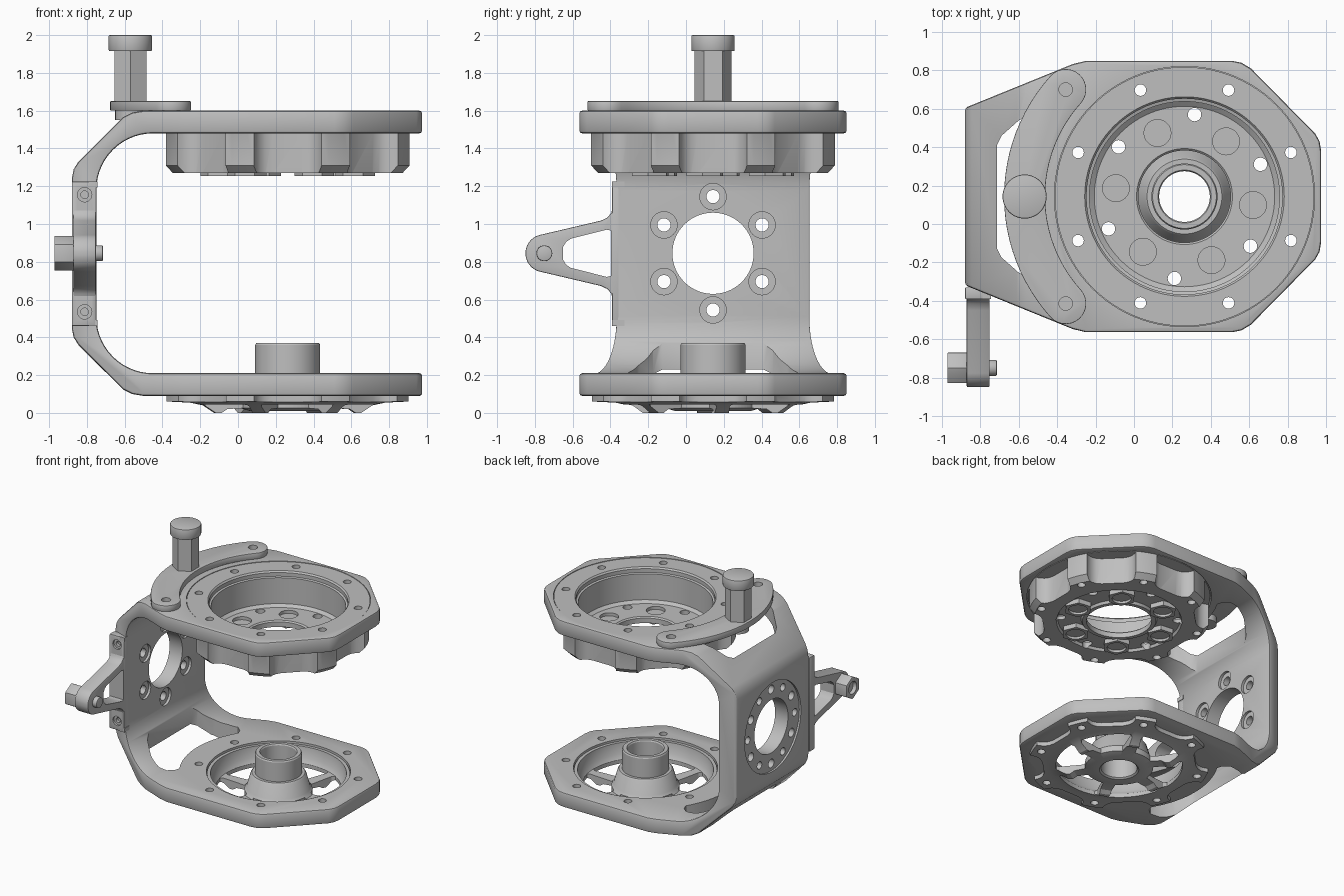
import bpy, bmesh
from math import sin, cos, pi, radians
from mathutils import Vector

if "Cube" in bpy.data.objects:
    bpy.data.objects.remove(bpy.data.objects["Cube"])

CX, CY = 0.263, 0.143     # axis of the two discs
MID = 0.845               # mirror height of the yoke

grey = bpy.data.materials.new("machined grey")
grey.use_nodes = True
grey.diffuse_color = (0.52, 0.52, 0.52, 1)
grey.node_tree.nodes["Principled BSDF"].inputs["Base Color"].default_value = (0.52, 0.52, 0.52, 1)


def make(name, bm):
    bmesh.ops.recalc_face_normals(bm, faces=bm.faces)
    me = bpy.data.meshes.new(name)
    bm.to_mesh(me)
    bm.free()
    me.materials.append(grey)
    ob = bpy.data.objects.new(name, me)
    bpy.context.collection.objects.link(ob)
    return ob


def prism(name, pts, lo, hi, axis="z"):
    place = {"z": lambda u, v, w: (u, v, w), "y": lambda u, v, w: (u, w, v),
             "x": lambda u, v, w: (w, u, v)}[axis]
    bm = bmesh.new()
    a, b = [[bm.verts.new(place(u, v, w)) for u, v in pts] for w in (lo, hi)]
    bm.faces.new(a)
    bm.faces.new(b)
    for i in range(len(pts)):
        j = (i + 1) % len(pts)
        bm.faces.new((a[i], a[j], b[j], b[i]))
    return make(name, bm)


def arc(u, v, r, a0, a1, n):
    angles = [radians(a0 + (a1 - a0) * i / n) for i in range(n + 1)]
    return [(u + r * cos(a), v + r * sin(a)) for a in angles]


def cyl(name, u, v, r, lo, hi, axis="z", n=32, turn=0):
    return prism(name, arc(u, v, r, turn, turn + 360, n)[:-1], lo, hi, axis)


def box(name, x, y, z):
    return prism(name, [(x[0], y[0]), (x[1], y[0]), (x[1], y[1]), (x[0], y[1])], *z)


def lathe(name, profile, n=96):
    bm = bmesh.new()
    rings = [[bm.verts.new((CX + r * cos(2 * pi * i / n), CY + r * sin(2 * pi * i / n), z))
              for r, z in profile] for i in range(n)]
    m = len(profile)
    for i in range(n):
        a, b = rings[i], rings[(i + 1) % n]
        for k in range(m):
            bm.faces.new((a[k], a[(k + 1) % m], b[(k + 1) % m], b[k]))
    return make(name, bm)


def bake(ob):
    bpy.context.view_layer.update()
    dg = bpy.context.evaluated_depsgraph_get()
    me = bpy.data.meshes.new_from_object(ob.evaluated_get(dg))
    ob.modifiers.clear()
    ob.data = me


def boolean(ob, tools, op="DIFFERENCE"):
    bm = bmesh.new()
    for t in tools:
        bm.from_mesh(t.data)
        bpy.data.objects.remove(t)
    tool = make("cutter", bm)
    mod = ob.modifiers.new("cut", "BOOLEAN")
    mod.operation, mod.solver, mod.object = op, "EXACT", tool
    bake(ob)
    bpy.data.objects.remove(tool)


def bevel(ob, width):
    mod = ob.modifiers.new("bevel", "BEVEL")
    mod.width, mod.segments, mod.angle_limit = width, 2, radians(35)
    mod.limit_method = "ANGLE"
    bake(ob)
    return ob


def polar(r, a):
    return CX + r * cos(radians(a)), CY + r * sin(radians(a))


def pattern(count, start, dist, r, lo, hi, n=20):
    return [cyl("hole", *polar(dist, start + 360 * i / count), r, lo, hi, n=n)
            for i in range(count)]


def bolts(lo, hi):
    return pattern(8, 22.5, 0.6, 0.03, lo, hi)


def scallops(lo, hi):
    # eight rounded pockets between the bolt lugs
    side = [(0.8, 0.22), (0.66, 0.185), (0.62, 0.17), (0.59, 0.15), (0.57, 0.12), (0.56, 0.08)]
    local = mirror(side, 0)
    out = []
    for i in range(8):
        d = Vector((cos(i * pi / 4), sin(i * pi / 4)))
        s = Vector((-d.y, d.x))
        pts = [tuple(Vector((CX, CY)) + d * u + s * v) for u, v in local]
        out.append(prism("pocket", pts, lo, hi))
    return out


def mirror(pts, about):
    return pts + [(u, 2 * about - v) for u, v in reversed(pts)]


# Yoke: C-shaped side profile trimmed by the plan outline
outer = [(1.1, 1.6), (-0.5, 1.6), (-0.56, 1.59), (-0.61, 1.565), (-0.845, 1.33),
         (-0.87, 1.29), (-0.88, 1.24)]
inner = [(1.1, 1.48)] + arc(-0.45, 1.18, 0.3, 90, 180, 14)
profile = mirror(outer, MID) + mirror(inner, MID)[::-1]
yoke = prism("yoke", profile, -1, 1.2, "y")
plan = [(-0.95, 0.577), (-0.32, 0.833), (-0.25, 0.85), (0.51, 0.85), (0.56, 0.84),
        (0.61, 0.81), (0.945, 0.47), (0.967, 0.43), (0.975, 0.38)]
boolean(yoke, [prism("plan", mirror(plan, CY), -0.5, 2.5)], "INTERSECT")
bevel(yoke, 0.014)
window = [(-0.715, 0.41), (-0.69, 0.46), (-0.60, 0.54), (-0.50, 0.59), (-0.42, 0.6), (-0.375, 0.56)]
window = window + arc(CX, CY, 0.73, 149, 211, 16) + [(u, 2 * CY - v) for u, v in reversed(window)]
boolean(yoke, [cyl("hole", CX, CY, 0.678, 1.4, 1.7, n=96),
               cyl("hole", CX, CY, 0.53, 0, 0.3, n=96)] + bolts(0.05, 0.3))
boolean(yoke, [prism("hole", window, 0, 1.8)])

# Bearing seat and bolt circle in the yoke wall
boolean(yoke, [cyl("recess", CY, MID, 0.36, -1, -0.865, "x", 64)])
boolean(yoke, [cyl("hole", CY, MID, 0.215, -1, -0.6, "x", 64)])
wall_spots = [arc(CY, MID, 0.3, 30 * i, 30 * i, 1)[0] for i in range(12)]
six = wall_spots[1::2]
boolean(yoke, [cyl("hole", u, v, 0.03, -1, -0.82, "x", 16) for u, v in wall_spots])
boolean(yoke, [cyl("hole", u, v, 0.035, -0.95, -0.6, "x", 20) for u, v in six])
boolean(yoke, [cyl("hole", u, v, 0.07, -0.77, -0.6, "x", 32) for u, v in six])

# Upper bearing cup
cup = lathe("upper_cup", [
    (0.675, 1.597), (0.675, 1.5), (0.67, 1.485), (0.67, 1.31), (0.63, 1.27), (0.46, 1.27),
    (0.45, 1.29), (0.28, 1.29), (0.27, 1.27), (0.24, 1.27), (0.24, 1.31), (0.25, 1.32),
    (0.47, 1.32), (0.495, 1.34), (0.495, 1.55), (0.51, 1.555), (0.51, 1.585), (0.52, 1.597)])
boolean(cup, scallops(1.2, 1.482))
boolean(cup, bolts(1.2, 1.7))
boolean(cup, pattern(6, 53, 0.36, 0.07, 1.2, 1.4, 32) + pattern(6, 23, 0.43, 0.035, 1.2, 1.4))
for i in range(6):
    x, y = polar(0.36, 53 + 60 * i)
    boss = cyl("cup_boss", x, y, 0.105, 1.253, 1.295, n=6, turn=53 + 60 * i)
    boolean(boss, [cyl("hole", x, y, 0.07, 1.2, 1.272)])

# Lower spoked disc with hub
disc = lathe("lower_disc", [
    (0.665, 0.092), (0.525, 0.092), (0.525, 0.195), (0.5, 0.195), (0.49, 0.11), (0.465, 0.075),
    (0.26, 0.06), (0.235, 0.09), (0.205, 0.195), (0.195, 0.205), (0.172, 0.205), (0.172, 0.36),
    (0.166, 0.37), (0.138, 0.37), (0.132, 0.36), (0.132, 0.02), (0.145, 0.01), (0.2, 0.01),
    (0.25, 0.025), (0.33, 0.02), (0.36, 0), (0.39, 0), (0.45, 0.04), (0.52, 0.055), (0.665, 0.06)])
boolean(disc, scallops(-0.1, 0.09))
boolean(disc, bolts(-0.1, 0.2))
wedges = []
for i in range(6):
    a = 37 + 60 * i
    edge = arc(CX, CY, 0.465, a - 24, a + 24, 10) + [polar(0.44, a + 25.5)]
    edge += arc(CX, CY, 0.25, a + 19, a - 19, 8) + [polar(0.44, a - 25.5)]
    wedges.append(prism("wedge", edge, -0.1, 0.17))
boolean(disc, wedges)

# Curved lever with post on the upper plate
R, HALF = 0.833, 42
ends = [polar(R, 180 - HALF), polar(R, 180 + HALF)]
shape = arc(CX, CY, R + 0.107, 180 - HALF, 180 + HALF, 24)
shape += arc(*ends[1], 0.107, 180 + HALF, 360 + HALF, 14)[1:-1]
shape += arc(CX, CY, R - 0.107, 180 + HALF, 180 - HALF, 24)
shape += arc(*ends[0], 0.107, -HALF, 180 - HALF, 14)[1:-1]
lever = bevel(prism("lever", shape, 1.601, 1.65), 0.004)
boolean(lever, [cyl("hole", *e, 0.035, 1.61, 1.7) for e in ends])
px = CX - R
cyl("post_stem", px, CY, 0.08, 1.55, 1.61)
cyl("post", px, CY, 0.098, 1.64, 1.93, n=6, turn=30)
bevel(cyl("post_cap", px, CY, 0.115, 1.915, 2.0, n=48), 0.007)

# Side arm with mounting pad
mount = bevel(box("arm_mount", (-0.88, -0.75), (-0.392, -0.33), (0.46, 1.225)), 0.006)
for r, depth in ((0.038, -0.375), (0.02, -0.35)):
    boolean(mount, [cyl("hole", -0.812, z, r, -0.45, depth, "y", 24) for z in (0.535, 1.155)])
half = [(-0.35, 1.12), (-0.385, 1.10), (-0.395, 1.06), (-0.415, 1.035), (-0.45, 1.018)]
half += arc(-0.75, MID, 0.1, 106, 180, 12)
arm = bevel(prism("side_arm", mirror(half[:-1], MID), -0.872, -0.752, "x"), 0.006)
gap = [(-0.396, 0.965), (-0.42, 0.97), (-0.61, 0.922), (-0.635, 0.905), (-0.65, 0.88)]
boolean(arm, [prism("hole", mirror(gap, MID), -1, -0.6, "x")])
for z in (0.475, 1.21):
    box("mount_clip", (-0.79, -0.745), (-0.392, -0.325), (z - 0.016, z + 0.016))

# Bolt through the arm tip
head = bevel(cyl("arm_bolt_head", -0.75, MID, 0.092, -0.972, -0.868, "x", 6, 30), 0.004)
boolean(head, [cyl("hole", -0.75, MID, 0.05, -1.1, -0.94, "x")])
bevel(cyl("arm_bolt_tip", -0.75, MID, 0.042, -0.8, -0.715, "x"), 0.006)

# Smooth shading with sharp edges kept
for ob in bpy.context.collection.objects:
    if ob.type == "MESH":
        ob.data.shade_smooth()
        ob.data.set_sharp_from_angle(angle=radians(30))
